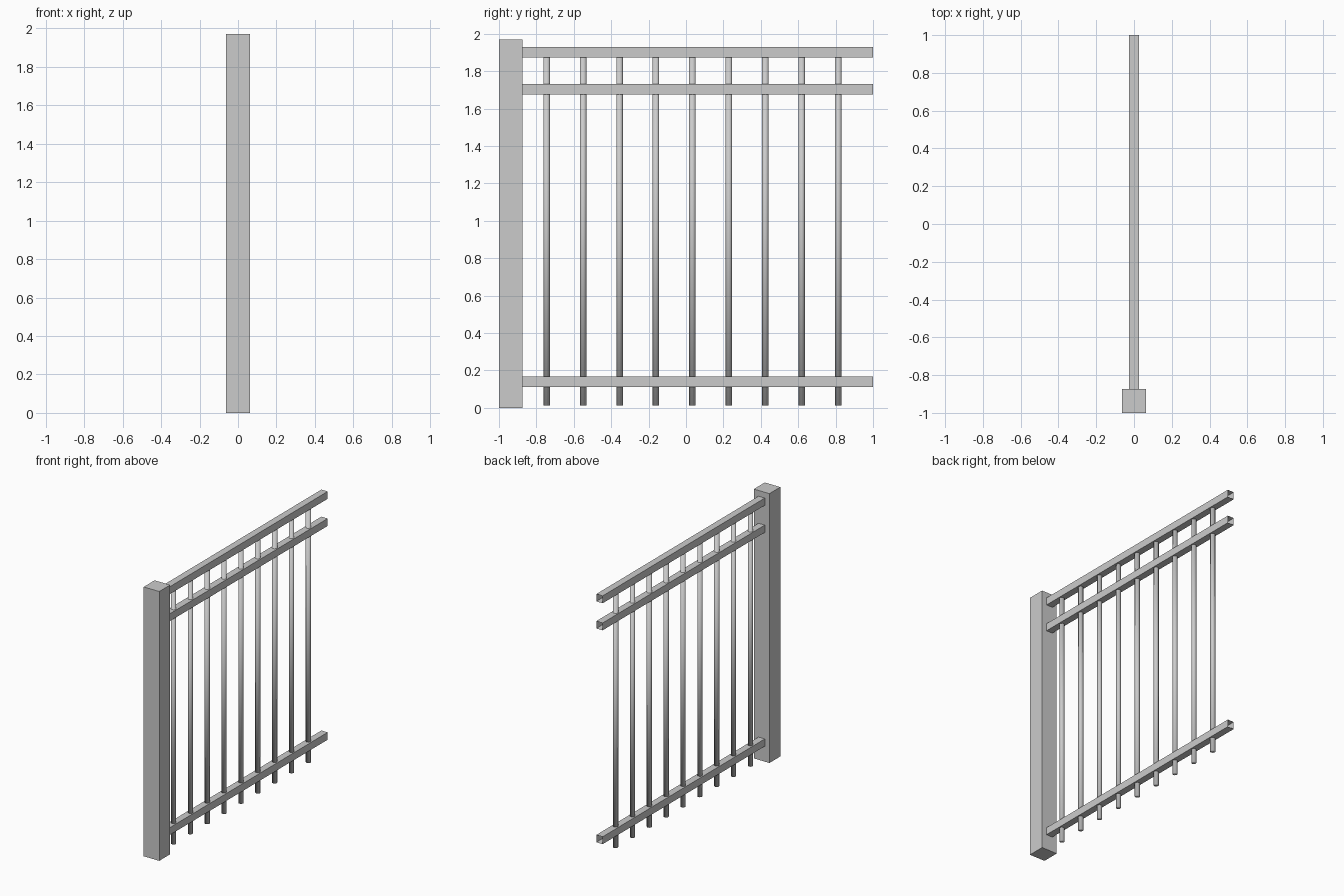
import bpy, bmesh

if "Cube" in bpy.data.objects:
    bpy.data.objects.remove(bpy.data.objects["Cube"])


def box(name, lo, hi, open_ends=False):
    bm = bmesh.new()
    bmesh.ops.create_cube(bm, size=1)
    for v in bm.verts:
        v.co = [(a + b) / 2 + c * (b - a) for a, b, c in zip(lo, hi, v.co)]
    bm.normal_update()
    if open_ends:
        ends = [f for f in bm.faces if abs(f.normal.y) > 0.9]
        bmesh.ops.delete(bm, geom=ends, context='FACES_ONLY')
    mesh = bpy.data.meshes.new(name)
    bm.to_mesh(mesh)
    bm.free()
    obj = bpy.data.objects.new(name, mesh)
    bpy.context.collection.objects.link(obj)
    return obj


# Square end post
box("post", (-0.063, -1, 0), (0.063, -0.874, 1.97))

# Open-ended tubular rails
for name, z in (("bottom_rail", 0.139), ("middle_rail", 1.703), ("top_rail", 1.901)):
    box(name, (-0.0255, -0.874, z - 0.027), (0.0255, 1, z + 0.027), open_ends=True)

# Round pickets, passing through the lower rails and ending at the top rail
z0, z1 = 0.013, 1.876
for i in range(9):
    bpy.ops.mesh.primitive_cylinder_add(
        vertices=12, radius=0.0175, depth=z1 - z0,
        location=(0, -0.745 + i * 0.1948, (z0 + z1) / 2))
    picket = bpy.context.object
    picket.name = f"picket_{i + 1}"
    bpy.ops.object.shade_smooth()
